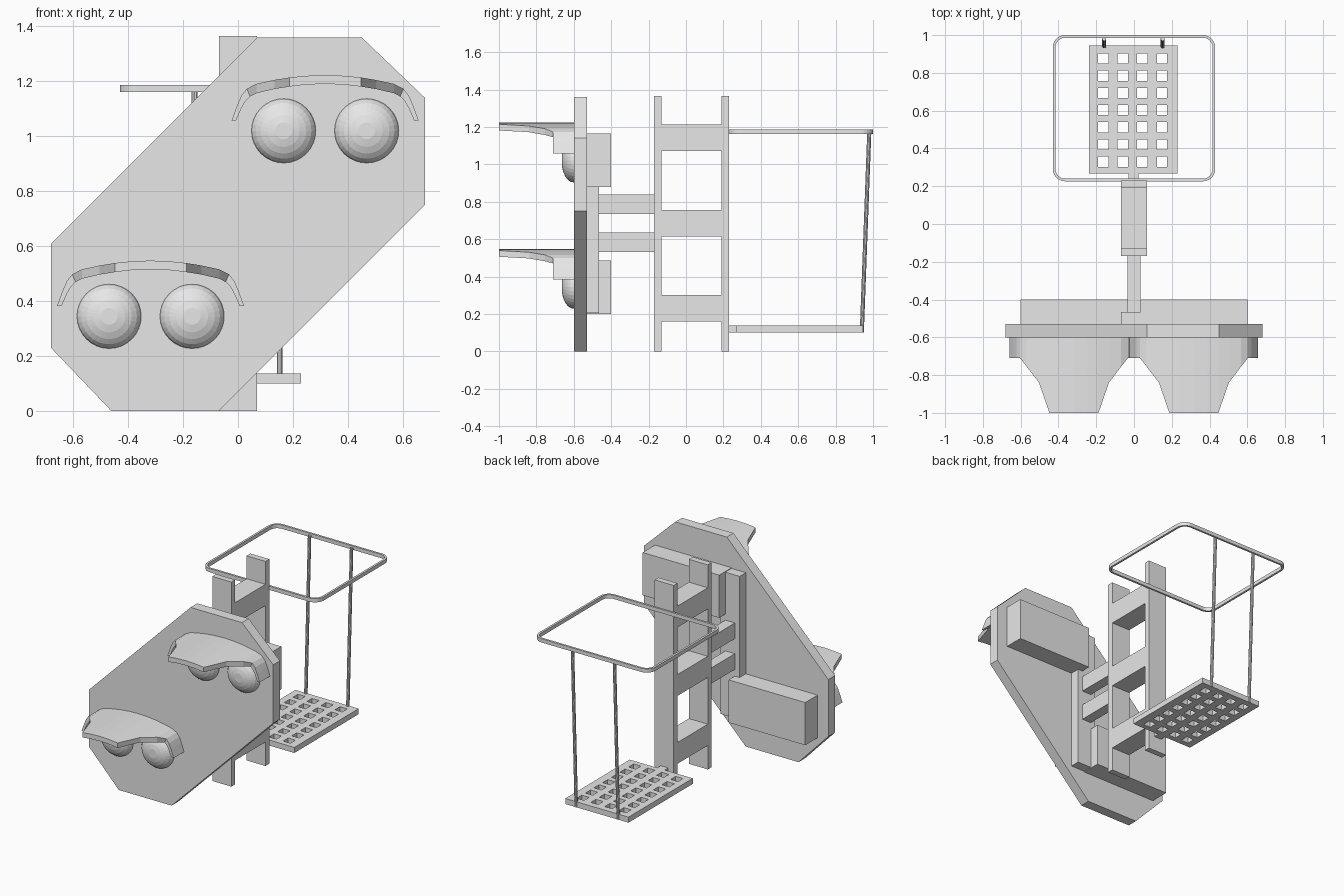
import bpy, bmesh, math
from mathutils import Vector

old = bpy.data.objects.get("Cube")
if old:
    bpy.data.objects.remove(old, do_unlink=True)

grey = bpy.data.materials.new("plain_grey")
grey.use_nodes = True
grey.diffuse_color = (0.8, 0.8, 0.8, 1)
grey.node_tree.nodes["Principled BSDF"].inputs["Base Color"].default_value = (0.8, 0.8, 0.8, 1)


def finish(name, bm):
    bmesh.ops.recalc_face_normals(bm, faces=bm.faces)
    mesh = bpy.data.meshes.new(name)
    bm.to_mesh(mesh)
    bm.free()
    mesh.materials.append(grey)
    obj = bpy.data.objects.new(name, mesh)
    bpy.context.collection.objects.link(obj)
    return obj


def box(name, x, y, z):
    """Box from three (low, high) ranges."""
    bm = bmesh.new()
    bmesh.ops.create_cube(bm, size=1)
    for v in bm.verts:
        v.co = [r[0] if c < 0 else r[1] for c, r in zip(v.co, (x, y, z))]
    return finish(name, bm)


def extrude(bm, offset):
    """Give thickness to every face in bm."""
    geo = bmesh.ops.extrude_face_region(bm, geom=bm.faces[:], use_keep_orig=True)["geom"]
    moved = [g for g in geo if isinstance(g, bmesh.types.BMVert)]
    bmesh.ops.translate(bm, verts=moved, vec=offset)


def rounded_rect(cx, cy, hx, hy, r, z, steps=6):
    pts = []
    for i, (sx, sy) in enumerate(((1, 1), (-1, 1), (-1, -1), (1, -1))):
        for k in range(steps + 1):
            a = math.pi / 2 * (i + k / steps)
            pts.append((cx + sx * (hx - r) + r * math.cos(a),
                        cy + sy * (hy - r) + r * math.sin(a), z))
    return pts


# Signal backboard: chamfered diagonal plate
outline = [(-0.68, 0.61), (-0.68, 0.23), (-0.46, 0), (-0.07, 0),
           (0.68, 0.75), (0.68, 1.14), (0.45, 1.36), (0.07, 1.36)]
bm = bmesh.new()
bm.faces.new([bm.verts.new((x, -0.6, z)) for x, z in outline])
extrude(bm, (0, 0.07, 0))
finish("backboard", bm)

# Lamp housings and mounting bar behind the board
box("upper_housing", (0.035, 0.6), (-0.53, -0.4), (0.88, 1.165))
box("lower_housing", (-0.6, -0.035), (-0.53, -0.4), (0.2, 0.485))
box("mounting_bar", (-0.07, 0.07), (-0.53, -0.465), (0.205, 1.16))
for name, z in (("lower", 0.53), ("upper", 0.735)):
    box(name + "_bracket_arm", (-0.035, 0.035), (-0.465, -0.17), (z, z + 0.105))

# Ladder-like mast
box("front_post", (-0.07, 0.07), (-0.17, -0.13), (0, 1.365))
box("rear_post", (-0.07, 0.07), (0.19, 0.23), (0, 1.365))
for i, z in enumerate((0.16, 0.613, 1.07)):
    box(f"mast_rung_{i + 1}", (-0.07, 0.07), (-0.13, 0.19), (z, z + 0.142))


def lamp(name, cx, cz, radius=0.117, depth=0.066, segs=32, rings=6):
    """Shallow dome facing the front."""
    bm = bmesh.new()
    loops = []
    for j in range(rings):
        a = math.pi / 2 * j / rings
        r, y = radius * math.cos(a), -0.6 - depth * math.sin(a)
        loops.append([bm.verts.new((cx + r * math.cos(t), y, cz + r * math.sin(t)))
                      for t in (2 * math.pi * i / segs for i in range(segs))])
    for a, b in zip(loops, loops[1:]):
        for i in range(segs):
            k = (i + 1) % segs
            bm.faces.new((a[i], a[k], b[k], b[i]))
    bm.faces.new(loops[-1])
    return finish(name, bm)


def visor(name, cx, top):
    """Arched hood whose front edge tapers in plan."""
    # outer x, outer drop, inner x, inner drop, front y
    half = [(0, 0, 0, 0.032, -1), (0.07, 0.003, 0.07, 0.035, -1),
            (0.13, 0.009, 0.13, 0.042, -1), (0.185, 0.018, 0.185, 0.051, -0.84),
            (0.25, 0.032, 0.25, 0.066, -0.755), (0.285, 0.05, 0.273, 0.078, -0.71),
            (0.305, 0.075, 0.29, 0.095, -0.71), (0.32, 0.11, 0.304, 0.12, -0.71),
            (0.34, 0.165, 0.324, 0.165, -0.71)]
    full = [(-a, b, -c, d, f) for a, b, c, d, f in half[:0:-1]] + half
    bm = bmesh.new()
    sections = [[bm.verts.new((cx + x, y, top - d)) for x, d, y in
                 ((ox, od, f), (ox, od, -0.6), (ix, idr, -0.6), (ix, idr, f))]
                for ox, od, ix, idr, f in full]
    for a, b in zip(sections, sections[1:]):
        for i in range(4):
            k = (i + 1) % 4
            bm.faces.new((a[i], a[k], b[k], b[i]))
    bm.faces.new(sections[0])
    bm.faces.new(sections[-1])
    return finish(name, bm)


# Two pairs of lamps, each pair under a visor
for level, cx, cz in (("lower", -0.318, 0.345), ("upper", 0.317, 1.02)):
    for side, dx in (("right", -0.151), ("left", 0.151)):
        lamp(f"{level}_{side}_lamp", cx + dx, cz)
    visor(level + "_visor", cx, cz + 0.203)

# Perforated standing platform
xs, ys = [-0.237], [0.267]
for i in range(4):
    c = -0.163 + 0.1035 * i
    xs += [c - 0.027, c + 0.027]
for j in range(7):
    c = 0.33 + 0.091 * j
    ys += [c - 0.027, c + 0.027]
xs.append(0.229)
ys.append(0.945)
bm = bmesh.new()
grid = [[bm.verts.new((x, y, 0.1)) for y in ys] for x in xs]
for i in range(len(xs) - 1):
    for j in range(len(ys) - 1):
        if not (i % 2 and j % 2):
            bm.faces.new((grid[i][j], grid[i + 1][j], grid[i + 1][j + 1], grid[i][j + 1]))
extrude(bm, (0, 0, 0.037))
finish("platform", bm)
box("platform_tab", (-0.03, 0.025), (0.23, 0.267), (0.1, 0.137))

# Safety hoop: flat bar bent into a rounded rectangle
bm = bmesh.new()
outer = [bm.verts.new(p) for p in rounded_rect(0, 0.613, 0.43, 0.387, 0.065, 1.162)]
inner = [bm.verts.new(p) for p in rounded_rect(0, 0.613, 0.416, 0.373, 0.051, 1.162)]
for i in range(len(outer)):
    k = (i + 1) % len(outer)
    bm.faces.new((outer[i], outer[k], inner[k], inner[i]))
extrude(bm, (0, 0, 0.025))
finish("safety_hoop", bm)

# Leaning rods between platform and hoop
for side, x in (("right", -0.158), ("left", 0.152)):
    low, high = Vector((x, 0.94, 0.102)), Vector((x, 0.98, 1.175))
    bm = bmesh.new()
    bmesh.ops.create_cone(bm, cap_ends=True, segments=10, radius1=0.011,
                          radius2=0.011, depth=(high - low).length)
    turn = (high - low).to_track_quat("Z", "Y").to_matrix().to_4x4()
    bmesh.ops.transform(bm, matrix=turn, verts=bm.verts)
    bmesh.ops.translate(bm, verts=bm.verts, vec=(low + high) / 2)
    finish(side + "_support_rod", bm)
